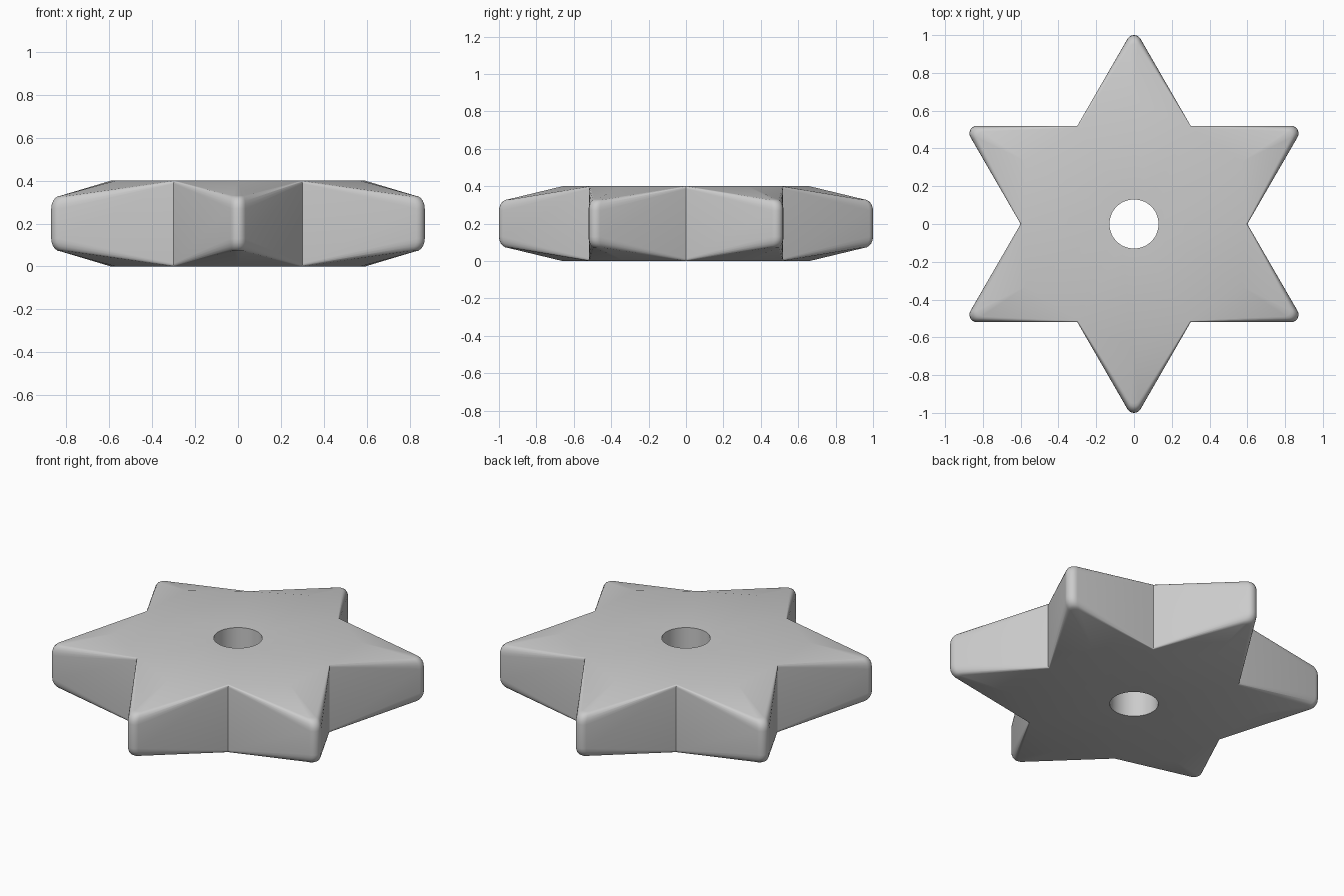
import bpy, bmesh
from math import sin, cos, pi, radians

if "Cube" in bpy.data.objects:
    bpy.data.objects.remove(bpy.data.objects["Cube"])

H, ARMS, ARC, STEPS, HOLE = 0.4, 6, 7, 5, 0.13
SEG = ARC + 1            # ring vertices per arm: one notch plus the rounded tip
N = ARMS * SEG

bm = bmesh.new()


def star_ring(t, top):
    """One star outline; t runs 0..1 over the rounded rim, mirrored for the underside."""
    s, u = 1 - cos(t * pi / 2), sin(t * pi / 2)
    ring = []

    def add(x, y, ang, z):
        ring.append(bm.verts.new((x * cos(ang) - y * sin(ang),
                                  x * sin(ang) + y * cos(ang),
                                  z if top else H - z)))
    r = 0.04 - 0.01 * s
    centre = 1.04 - 0.06 * s - 2 * r
    for i in range(ARMS):
        a = i * pi / 3
        add(0.6 - 0.008 * s, 0, a, 0.386 + 0.014 * u)
        for j in range(ARC):
            b = radians(-60 + 120 * j / (ARC - 1))
            add(centre + r * cos(b), r * sin(b), a + pi / 6, 0.27 + 0.06 * u)
    return ring


# Side walls and rounded rims
rings = [star_ring(k / STEPS, False) for k in range(STEPS, -1, -1)]
rings += [star_ring(k / STEPS, True) for k in range(STEPS + 1)]
for lo, hi in zip(rings, rings[1:]):
    for i in range(N):
        j = (i + 1) % N
        bm.faces.new((lo[i], lo[j], hi[j], hi[i]))


def cap(ring, z):
    """Sloped arms around a flat centre with a round opening."""
    M = 48
    hole = [bm.verts.new((HOLE * cos(2 * pi * k / M), HOLE * sin(2 * pi * k / M), z))
            for k in range(M)]
    inner = []
    for i in range(ARMS):
        a = i * pi / 3 + pi / 6
        peak = bm.verts.new((0.66 * cos(a), 0.66 * sin(a), z))
        inner += [ring[i * SEG], peak]
        for j in range(SEG):
            bm.faces.new((peak, ring[i * SEG + j], ring[(i * SEG + j + 1) % N]))
    step = M // len(inner)
    for i in range(len(inner)):
        arc = [hole[(i * step + k) % M] for k in range(step, -1, -1)]
        bm.faces.new([inner[i], inner[(i + 1) % len(inner)]] + arc)
    return hole


# Top and bottom faces, joined by the bore
low, high = cap(rings[0], 0), cap(rings[-1], H)
for i in range(len(low)):
    j = (i + 1) % len(low)
    bm.faces.new((low[i], high[i], high[j], low[j]))

bmesh.ops.recalc_face_normals(bm, faces=bm.faces[:])
mesh = bpy.data.meshes.new("star_disc")
bm.to_mesh(mesh)
bm.free()
star = bpy.data.objects.new("star_disc", mesh)
bpy.context.collection.objects.link(star)
bpy.context.view_layer.objects.active = star
star.select_set(True)
bpy.ops.object.shade_smooth_by_angle(angle=radians(32))
